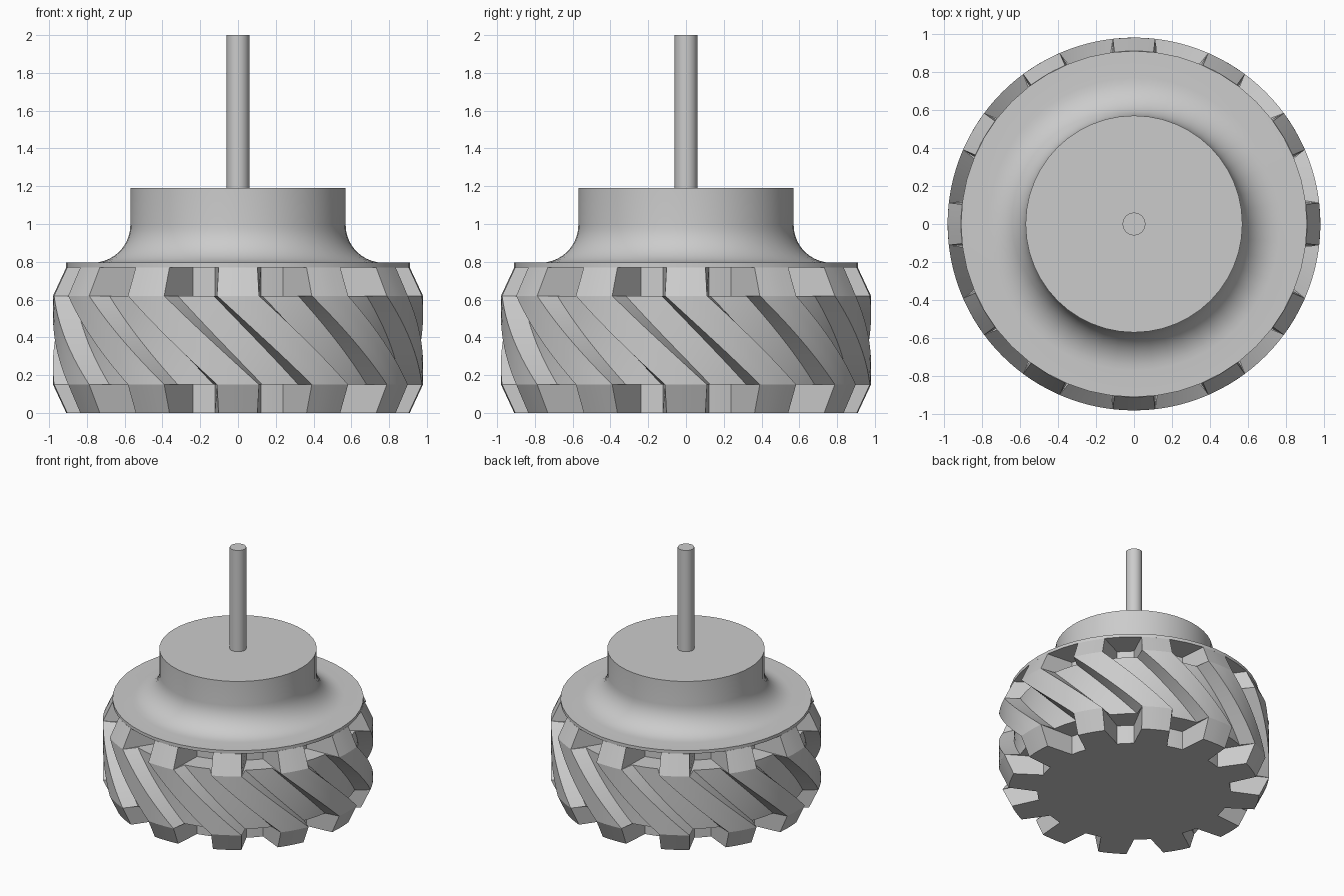
import bpy, bmesh, math
from math import radians, sin, cos, pi

cube = bpy.data.objects.get("Cube")
if cube:
    bpy.data.objects.remove(cube, do_unlink=True)

# One grey metal for everything
steel = bpy.data.materials.new("steel_grey")
steel.use_nodes = True
grey = (0.6, 0.6, 0.6, 1)
steel.diffuse_color = grey
steel.node_tree.nodes["Principled BSDF"].inputs["Base Color"].default_value = grey

TEETH = 12
PITCH = 360 / TEETH
TIP = 6.5       # half width of a tooth at its tip, in degrees


def finish(name, bm, angle):
    bmesh.ops.recalc_face_normals(bm, faces=bm.faces)
    mesh = bpy.data.meshes.new(name)
    bm.to_mesh(mesh)
    bm.free()
    mesh.materials.append(steel)
    obj = bpy.data.objects.new(name, mesh)
    bpy.context.collection.objects.link(obj)
    bpy.ops.object.select_all(action='DESELECT')
    obj.select_set(True)
    bpy.context.view_layer.objects.active = obj
    bpy.ops.object.shade_smooth_by_angle(angle=radians(angle))
    return obj


def gear_ring(bm, z, tip_r, root_r, root_half, twist):
    """One toothed outline at height z."""
    ring = []
    for t in range(TEETH):
        profile = [(-root_half, root_r), (-TIP, tip_r), (-TIP / 3, tip_r),
                   (TIP / 3, tip_r), (TIP, tip_r), (root_half, root_r),
                   (PITCH / 2, root_r)]
        for a, r in profile:
            ang = radians(t * PITCH + a + twist)
            ring.append(bm.verts.new((r * cos(ang), r * sin(ang), z)))
    return ring


def loft(name, levels, angle):
    """Closed solid through a list of toothed outlines."""
    bm = bmesh.new()
    rings = [gear_ring(bm, *level) for level in levels]
    n = len(rings[0])
    for low, high in zip(rings, rings[1:]):
        for i in range(n):
            j = (i + 1) % n
            bm.faces.new((low[i], low[j], high[j], high[i]))
    bm.faces.new(rings[0])
    bm.faces.new(rings[-1])
    return finish(name, bm, angle)


def lathe(name, profile, segments):
    """Solid of revolution about z; the profile runs from axis to axis."""
    bm = bmesh.new()
    verts = [bm.verts.new((r, 0, z)) for r, z in profile]
    edges = [bm.edges.new(pair) for pair in zip(verts, verts[1:])]
    bmesh.ops.spin(bm, geom=verts + edges, cent=(0, 0, 0), axis=(0, 0, 1),
                   angle=2 * pi, steps=segments, use_duplicate=False)
    bmesh.ops.remove_doubles(bm, verts=bm.verts, dist=0.0005)
    return finish(name, bm, 35)


# Heights and radii of the cutter
Z_LOW, Z_HIGH, Z_TOP = 0.15, 0.62, 0.77
R_OUT, R_END, R_NOTCH, R_FLUTE = 0.98, 0.91, 0.70, 0.87

# Bevelled end teeth with deep straight notches
loft("lower_teeth", [(0, R_END, R_NOTCH, 10, 0), (Z_LOW, R_OUT, R_NOTCH, 10, 0)], 25)
loft("upper_teeth", [(Z_HIGH, R_OUT, R_NOTCH, 10, 0), (Z_TOP, R_END, R_NOTCH, 10, 0)], 25)

# Helical flutes that turn by one tooth over their height
STEPS = 14
loft("helical_flutes",
     [(Z_LOW + (Z_HIGH - Z_LOW) * s / STEPS, R_OUT, R_FLUTE, 8.5, -PITCH * s / STEPS)
      for s in range(STEPS + 1)], 30)

# Flange sweeping up into the hub
FILLET, R_HUB, Z_FLANGE = 0.2, 0.57, 0.795
arc = [(R_HUB + FILLET * (1 - cos(a)), Z_FLANGE + FILLET * (1 - sin(a)))
       for a in (pi / 2 * (1 - k / 10) for k in range(11))]
lathe("flange_and_hub",
      [(0, Z_TOP), (R_END, Z_TOP), (R_END, Z_FLANGE)] + arc + [(R_HUB, 1.19), (0, 1.19)], 48)

# Drive shaft
lathe("shaft", [(0, 1.15), (0.06, 1.15), (0.06, 2), (0, 2)], 32)
